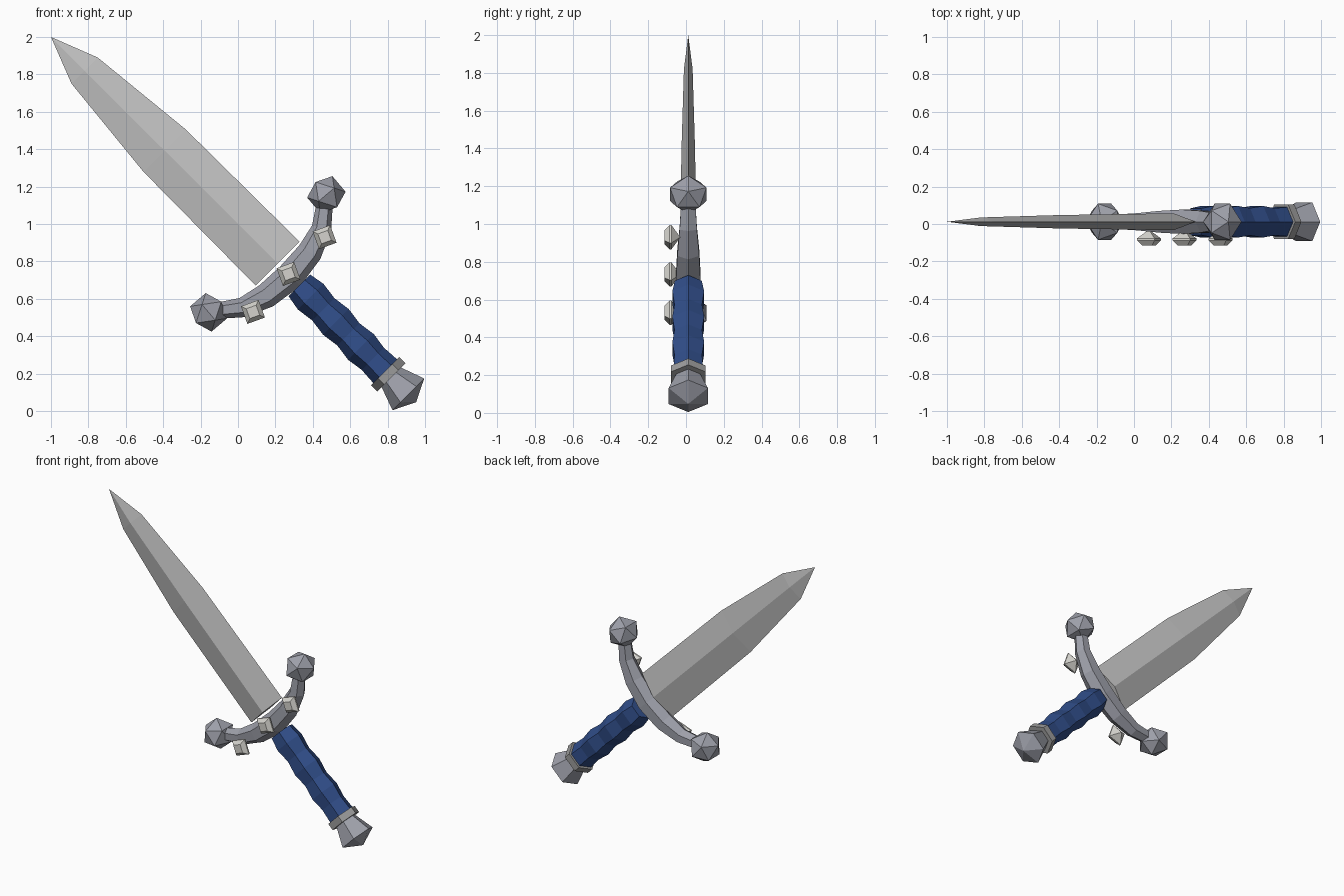
import bpy, bmesh, math
from mathutils import Matrix, Vector

if "Cube" in bpy.data.objects:
    bpy.data.objects.remove(bpy.data.objects["Cube"])

R2 = math.sqrt(0.5)
YC = 0.012  # depth of the sword's mid plane


def material(name, rgb):
    m = bpy.data.materials.new(name)
    m.diffuse_color = (*rgb, 1)
    m.use_nodes = True
    m.node_tree.nodes["Principled BSDF"].inputs["Base Color"].default_value = m.diffuse_color
    return m


BLADE = material("pale_steel", (0.55, 0.55, 0.55))
STEEL = material("blue_grey_steel", (0.34, 0.35, 0.40))
COLLAR = material("warm_grey_steel", (0.33, 0.33, 0.33))
GRIP = material("blue_leather", (0.030, 0.075, 0.25))
GEM = material("pale_gem", (0.66, 0.65, 0.61))


def place(s, t, y=0.0):
    """s runs along the sword to the tip, t across it, y is depth."""
    return Vector(((t - s) * R2, y + YC, 1 + (s + t) * R2))


def finish(name, bm, mat):
    bmesh.ops.recalc_face_normals(bm, faces=bm.faces)
    me = bpy.data.meshes.new(name)
    bm.to_mesh(me)
    bm.free()
    me.materials.append(mat)
    ob = bpy.data.objects.new(name, me)
    bpy.context.collection.objects.link(ob)
    return ob


def loft(name, rings, mat):
    """Skin a list of rings; a ring of one point closes to a tip."""
    bm = bmesh.new()
    loops = [[bm.verts.new(p) for p in ring] for ring in rings]
    for a, b in zip(loops, loops[1:]):
        n = max(len(a), len(b))
        for i in range(n):
            j = (i + 1) % n
            quad = [a[i % len(a)], a[j % len(a)], b[j % len(b)], b[i % len(b)]]
            bm.faces.new(list(dict.fromkeys(quad)))
    for loop in (loops[0], loops[-1]):
        if len(loop) > 2:
            bm.faces.new(loop)
    return finish(name, bm, mat)


def hex_ring(s, r):
    """Six-sided ring around the sword's axis."""
    return [place(s, r * math.cos(k * math.pi / 3), r * math.sin(k * math.pi / 3))
            for k in range(6)]


# Blade: diamond section with a central ridge
blade = []
for s, w, d in [(-0.30, 0.166, 0.045), (0.555, 0.16, 0.036), (1.16, 0.099, 0.023)]:
    blade.append([place(s, w), place(s, 0, d), place(s, -w), place(s, 0, -d)])
loft("blade", blade + [[place(1.414, 0)]], BLADE)

# Grip: rippled six-sided handle
loft("grip", [hex_ring(s, r) for s, r in [
    (-0.465, 0.082), (-0.55, 0.097), (-0.645, 0.084), (-0.74, 0.097),
    (-0.835, 0.084), (-0.93, 0.097), (-1.02, 0.084), (-1.115, 0.090)]], GRIP)

# Collar and pommel
loft("collar", [hex_ring(-1.113, 0.106), hex_ring(-1.16, 0.106)], COLLAR)
loft("pommel", [hex_ring(-1.155, 0.072), hex_ring(-1.288, 0.12), [place(-1.347, 0)]], STEEL)

# Crossguard: curved six-sided bar tapering to both ends
half = [(0.0, -0.395, 0.075), (0.165, -0.378, 0.067), (0.30, -0.332, 0.053), (0.425, -0.235, 0.042)]
path = [(-t, s, r) for t, s, r in reversed(half[1:])] + half
guard = []
for i, (t, s, r) in enumerate(path):
    a, b = path[max(i - 1, 0)], path[min(i + 1, len(path) - 1)]
    tangent = Vector((b[0] - a[0], b[1] - a[1])).normalized()
    ring = []
    for k in range(6):
        c, d = r * math.cos(k * math.pi / 3), r * math.sin(k * math.pi / 3)
        ring.append(place(s + tangent.x * c, t - tangent.y * c, d))
    guard.append(ring)
loft("crossguard", guard, STEEL)

# Faceted balls on the guard ends
for side, name in ((1, "right_guard_ball"), (-1, "left_guard_ball")):
    bm = bmesh.new()
    bmesh.ops.create_icosphere(bm, subdivisions=1, radius=0.104)
    tilt = Matrix.Rotation(math.radians(18 if side > 0 else -72), 4, 'Y')
    bm.transform(Matrix.Translation(place(-0.223, 0.445 * side)) @ Matrix.Diagonal((1, 1.09, 1, 1)) @ tilt)
    finish(name, bm, STEEL)

# Three cut gems on the front of the guard
for name, x, z in (("left_gem", 0.08, 0.53), ("middle_gem", 0.27, 0.733), ("right_gem", 0.463, 0.93)):
    rings = []
    for y, h in ((-0.115, 0.028), (-0.087, 0.05), (-0.077, 0.05)):
        ring = []
        for k in range(4):
            a = math.radians(20 + 45 + 90 * k)
            ring.append(Vector((x + h * 1.414 * math.cos(a), y, z + h * 1.414 * math.sin(a))))
        rings.append(ring)
    loft(name, rings + [[Vector((x, -0.03, z))]], GEM)
